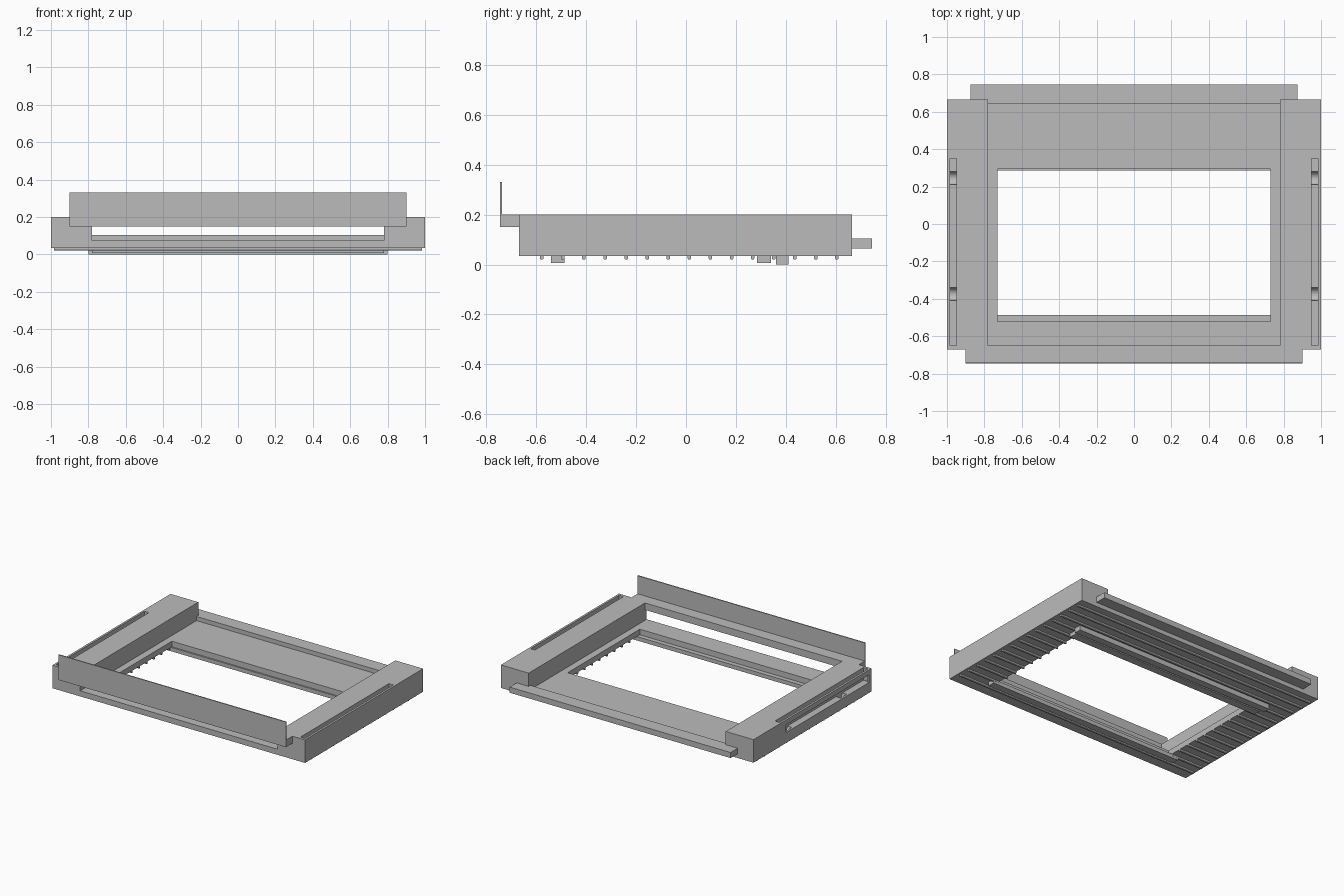
import bpy, bmesh
from mathutils import Vector

cube = bpy.data.objects.get("Cube")
if cube:
    bpy.data.objects.remove(cube, do_unlink=True)

grey = bpy.data.materials.new("mid grey")
grey.use_nodes = True
colour = (0.5, 0.5, 0.5, 1)
grey.diffuse_color = colour
grey.node_tree.nodes["Principled BSDF"].inputs["Base Color"].default_value = colour


def prism(name, profile, axis, start, end):
    """Extrude a 2D profile along an axis (x: y,z  y: x,z  z: x,y)."""
    bm = bmesh.new()
    place = {"x": lambda a, b: (start, a, b),
             "y": lambda a, b: (a, start, b),
             "z": lambda a, b: (a, b, start)}[axis]
    face = bm.faces.new([bm.verts.new(place(a, b)) for a, b in profile])
    step = Vector([end - start if axis == k else 0 for k in "xyz"])
    grown = bmesh.ops.extrude_face_region(bm, geom=[face], use_keep_orig=True)
    bmesh.ops.translate(bm, vec=step, verts=[
        v for v in grown["geom"] if isinstance(v, bmesh.types.BMVert)])
    bmesh.ops.recalc_face_normals(bm, faces=bm.faces)
    mesh = bpy.data.meshes.new(name)
    bm.to_mesh(mesh)
    bm.free()
    mesh.materials.append(grey)
    obj = bpy.data.objects.new(name, mesh)
    bpy.context.collection.objects.link(obj)
    return obj


def box(name, x0, x1, y0, y1, z0, z1):
    return prism(name, [(x0, y0), (x1, y0), (x1, y1), (x0, y1)], "z", z0, z1)


def cut(target, cutter):
    cutter.hide_render = True
    mod = target.modifiers.new("cut", "BOOLEAN")
    mod.operation, mod.solver, mod.object = "DIFFERENCE", "EXACT", cutter
    bpy.context.view_layer.objects.active = target
    bpy.ops.object.modifier_apply(modifier=mod.name)
    bpy.data.objects.remove(cutter, do_unlink=True)


BOTTOM, FLOOR, TOP = 0.035, 0.075, 0.2
FRONT, BACK = -0.67, 0.665
INNER, HOLE = 0.78, 0.73
HOLE_FRONT, HOLE_BACK = -0.52, 0.295
SLOT_FLOOR = 0.11

# Channel-shaped frame: two side rails joined by a floor, with a window
half = [(1, BOTTOM), (1, TOP), (INNER, TOP), (INNER, FLOOR)]
frame = prism("frame", half + [(-x, z) for x, z in reversed(half)], "y", FRONT, BACK)
cut(frame, box("floor_cutter", -HOLE, HOLE, HOLE_FRONT, HOLE_BACK, 0, 0.15))

# Long slots in the rail tops, each with two round dips
for side in (-1, 1):
    x0, x1 = sorted((side * 0.95, side * 0.985))
    cut(frame, box("slot_cutter", x0, x1, -0.65, 0.35, SLOT_FLOOR, 0.3))
    for y in (-0.375, 0.245):
        bpy.ops.mesh.primitive_cylinder_add(
            vertices=24, radius=0.035, depth=0.035,
            location=(side * 0.9675, y, SLOT_FLOOR + 0.002), rotation=(0, 1.570796, 0))
        cut(frame, bpy.context.object)

# Opening in the outer wall of the right slot
cut(frame, box("side_cutter", -1.1, -0.97, -0.64, 0.3, SLOT_FLOOR, 0.165))

# Stepped back ledge
half = [(0.875, 0.745), (0.875, BACK), (INNER, BACK), (INNER, 0.645)]
prism("back_ledge", half + [(-x, y) for x, y in reversed(half)], "z", 0.065, 0.105)

# Front crossbar and its upright plate
half = [(0.9, -0.745), (0.9, FRONT), (INNER, FRONT), (INNER, -0.65)]
prism("front_crossbar", half + [(-x, y) for x, y in reversed(half)], "z", 0.15, TOP)
box("front_plate", -0.9, 0.9, -0.745, -0.737, TOP, 0.33)

# Bars under the floor beside the window
box("front_under_bar", -INNER, INNER, -0.54, -0.487, 0.007, BOTTOM)
box("back_under_bar", -INNER, INNER, 0.285, 0.34, 0.007, BOTTOM)
box("rear_stop_bar", -0.8, 0.8, 0.36, 0.41, 0, BOTTOM)

# Rounded ribs under the floor, interrupted by the window
for i in range(15):
    y = -0.578 + i * 0.0845
    profile = [(y - 0.007, BOTTOM), (y - 0.007, 0.024), (y - 0.004, 0.02),
               (y + 0.004, 0.02), (y + 0.007, 0.024), (y + 0.007, BOTTOM)]
    if HOLE_FRONT < y < HOLE_BACK:
        prism("left_rib", profile, "x", HOLE, 0.985)
        prism("right_rib", profile, "x", -0.985, -HOLE)
    else:
        prism("full_rib", profile, "x", -0.985, 0.985)
